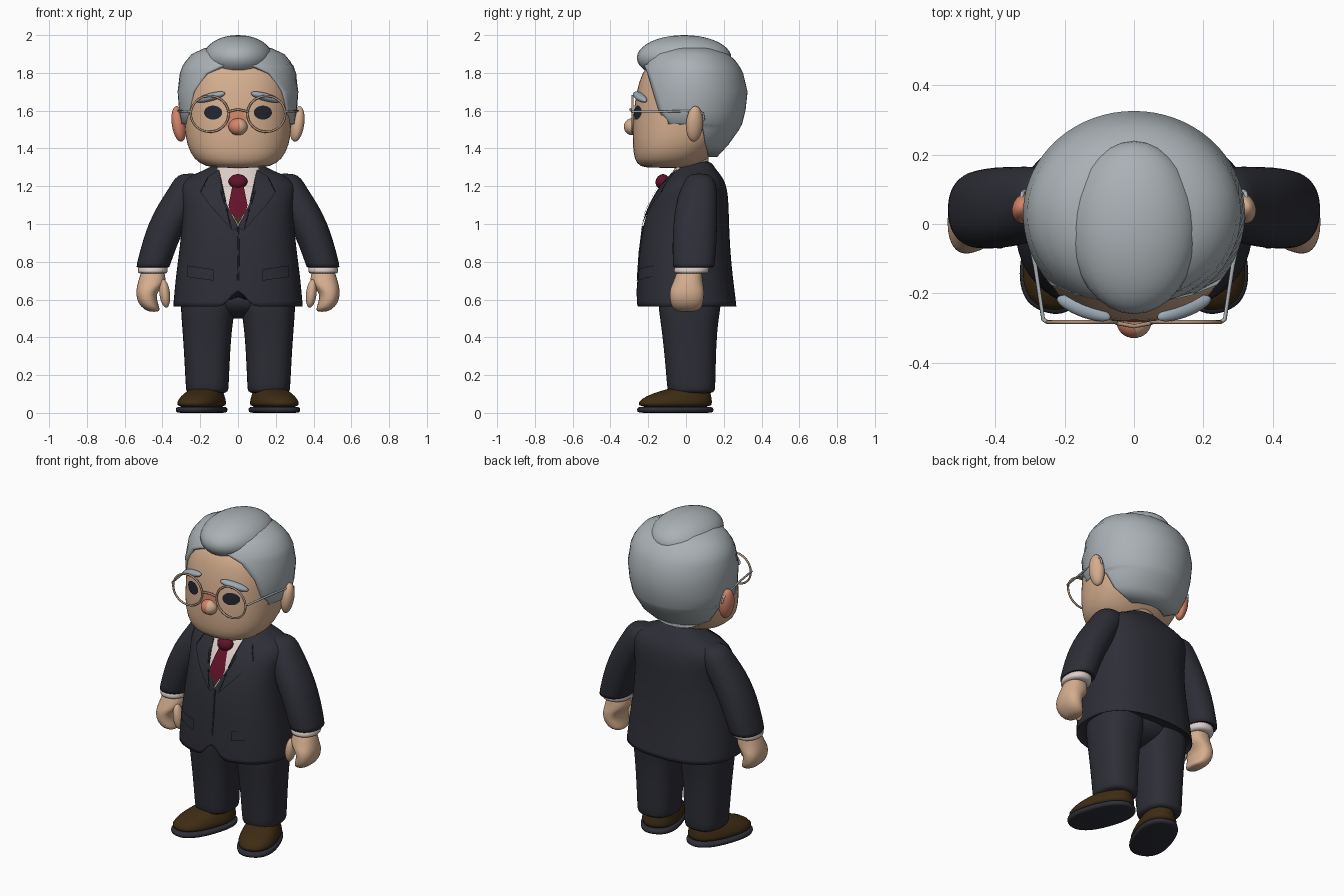
import bpy, bmesh, math
from mathutils import Vector, Euler
from mathutils.bvhtree import BVHTree

if "Cube" in bpy.data.objects:
    bpy.data.objects.remove(bpy.data.objects["Cube"], do_unlink=True)


def material(name, r, g, b):
    m = bpy.data.materials.new(name)
    m.use_nodes = True
    m.diffuse_color = (r, g, b, 1)
    p = m.node_tree.nodes["Principled BSDF"]
    p.inputs["Base Color"].default_value = (r, g, b, 1)
    p.inputs["Roughness"].default_value = 0.8
    return m


SKIN = material("skin", .66, .42, .27)
BLUSH = material("blush", .66, .23, .14)
HAIR = material("grey hair", .40, .44, .46)
BROW = material("brow grey", .34, .41, .47)
SUIT = material("navy suit", .027, .028, .038)
SHIRT = material("off white shirt", .72, .62, .59)
TIE = material("maroon tie", .12, .006, .022)
SHOE = material("brown leather", .048, .025, .007)
EYE = material("dark eye", .016, .019, .028)
RIM = material("tan rim", .42, .29, .20)


def finish(bm, name, mats, subsurf=0):
    bmesh.ops.recalc_face_normals(bm, faces=bm.faces)
    me = bpy.data.meshes.new(name)
    bm.to_mesh(me)
    bm.free()
    for m in mats:
        me.materials.append(m)
    me.polygons.foreach_set("use_smooth", [True] * len(me.polygons))
    ob = bpy.data.objects.new(name, me)
    bpy.context.collection.objects.link(ob)
    if subsurf:
        s = ob.modifiers.new("smooth", "SUBSURF")
        s.levels = s.render_levels = subsurf
    return ob


def power(v, n):
    return math.copysign(abs(v) ** (2 / n), v)


def loft(name, mat, rings, n=2.0, seg=32, side=1, edit=None, subsurf=1):
    """Closed skin through rings of (z, centre x, half width, front y, back y)."""
    bm = bmesh.new()
    rows = []
    for z, cx, rx, yf, yb in rings:
        row = []
        for i in range(seg):
            a = math.tau * i / seg
            x = cx + rx * power(math.sin(a), n)
            y = (yf + yb) / 2 - (yb - yf) / 2 * power(math.cos(a), n)
            row.append(bm.verts.new((side * x, y, z)))
        rows.append(row)
    for a, b in zip(rows, rows[1:]):
        for i in range(seg):
            j = (i + 1) % seg
            bm.faces.new((a[i], a[j], b[j], b[i]))
    bm.faces.new(rows[0])
    bm.faces.new(rows[-1])
    if edit:
        for v in bm.verts:
            v.co = edit(v.co)
    return finish(bm, name, [mat], subsurf)


def ball(name, mats, loc, size, rot=(0, 0, 0), rule=None):
    bm = bmesh.new()
    bmesh.ops.create_uvsphere(bm, u_segments=32, v_segments=20, radius=1)
    turn = Euler(rot).to_matrix()
    for v in bm.verts:
        v.co = turn @ (v.co * Vector(size)) + Vector(loc)
    if rule:
        for f in bm.faces:
            f.material_index = int(rule(f.calc_center_median()))
    return finish(bm, name, mats)


def decal(name, mat, outline, target, lift=.006, side=1):
    """Thin plate with an (x, z) outline, laid on the front of a target."""
    bpy.context.view_layer.update()
    tree = BVHTree.FromObject(target, bpy.context.evaluated_depsgraph_get())
    bm = bmesh.new()
    bm.faces.new([bm.verts.new((side * x, 0, z)) for x, z in outline])
    bmesh.ops.triangulate(bm, faces=bm.faces[:])
    bmesh.ops.subdivide_edges(bm, edges=bm.edges[:], cuts=5, use_grid_fill=True)
    for v in bm.verts:
        hit = tree.ray_cast(Vector((v.co.x, -2, v.co.z)), Vector((0, 1, 0)))[0]
        if hit is None:
            hit = tree.find_nearest(Vector((v.co.x, -.1, v.co.z)))[0]
        v.co.y = hit.y - lift
    return finish(bm, name, [mat])


def tube(name, mat, points, radius, cyclic=False):
    cu = bpy.data.curves.new(name, "CURVE")
    cu.dimensions = "3D"
    cu.bevel_depth = radius
    cu.bevel_resolution = 2
    sp = cu.splines.new("POLY")
    sp.points.add(len(points) - 1)
    for p, co in zip(sp.points, points):
        p.co = (*co, 1)
    sp.use_cyclic_u = cyclic
    cu.materials.append(mat)
    ob = bpy.data.objects.new(name, cu)
    bpy.context.collection.objects.link(ob)


def oval(cx, cz, rx, rz, count=20):
    return [(cx + rx * math.cos(math.tau * i / count),
             cz + rz * math.sin(math.tau * i / count)) for i in range(count)]


# Head and neck
head = loft("head", SKIN, [
    (1.297, 0, .10, -.19, .02), (1.303, 0, .17, -.245, .06), (1.34, 0, .235, -.275, .11),
    (1.42, 0, .272, -.283, .19), (1.5, 0, .284, -.284, .25), (1.6, 0, .287, -.278, .28),
    (1.7, 0, .286, -.264, .28), (1.8, 0, .27, -.235, .25), (1.86, 0, .22, -.19, .2),
    (1.89, 0, .12, -.1, .1)], n=2.3)
loft("neck", SKIN, [(1.2, 0, .1, -.06, .12), (1.36, 0, .1, -.06, .12)], subsurf=0)

# Hair shell, open at the face: (z, half width, front y, back y, hairline y)
bm = bmesh.new()
rows, SEG = [], 48
for z, rx, yf, yb, line in [
        (1.355, .16, -.25, .165, .12), (1.42, .255, -.28, .225, .105),
        (1.5, .29, -.28, .282, .09), (1.525, .298, -.28, .295, .06),
        (1.53, .299, -.28, .297, -.10), (1.6, .312, -.28, .315, -.145),
        (1.7, .32, -.28, .326, -.175), (1.8, .308, -.25, .302, -.205),
        (1.835, .295, -.235, .283, -.222), (1.86, .278, -.22, .265, -9),
        (1.9, .245, -.19, .225, -9), (1.93, .18, -.13, .165, -9), (1.945, .06, -.04, .06, -9)]:
    cy = .03
    reach = math.acos(max(-1, (line - cy) / ((yb if line > cy else 2 * cy - yf) - cy)))
    row = []
    for i in range(SEG + 1):
        t = reach * (2 * i / SEG - 1)
        r = yb - cy if math.cos(t) > 0 else cy - yf
        row.append(bm.verts.new((rx * math.sin(t), cy + r * math.cos(t), z)))
    rows.append(row)
for a, b in zip(rows, rows[1:]):
    for i in range(SEG):
        bm.faces.new((a[i], a[i + 1], b[i + 1], b[i]))
bm.faces.new(rows[-1][:-1])
bmesh.ops.remove_doubles(bm, verts=bm.verts, dist=.0005)
hair = finish(bm, "hair", [HAIR])
shell = hair.modifiers.new("thickness", "SOLIDIFY")
shell.thickness, shell.offset = .02, -1
ball("hair_top_lobe", [HAIR], (0, -.01, 1.88), (.185, .25, .12))

# Face
ball("nose", [SKIN, BLUSH], (0, -.283, 1.515), (.05, .046, .045), rule=lambda c: c.x < .005)
decal("nose_bridge_blush", BLUSH,
      [(-.065, 1.52), (-.03, 1.48), (.03, 1.49), (.045, 1.56), (.02, 1.61), (-.05, 1.6)],
      head, .004)
for s, label in ((1, "left"), (-1, "right")):
    decal(label + "_eye", EYE, oval(.132, 1.59, .048, .037), head, .006, s)
    ball(label + "_brow", [BROW], (s * .145, -.243, 1.672), (.085, .026, .021),
         (0, s * .25, s * .36))
    ball(label + "_ear", [SKIN if s > 0 else BLUSH], (s * .313, .045, 1.53),
         (.036, .046, .095), (0, s * .15, s * .4))
    # Glasses
    tube(label + "_rim", RIM, [(s * x, -.283, z) for x, z in oval(.15, 1.583, .1, .095, 32)],
         .006, True)
    tube(label + "_temple", HAIR, [(s * .25, -.283, 1.595), (s * .262, -.275, 1.595),
         (s * .285, -.12, 1.595), (s * .325, .06, 1.6), (s * .322, .09, 1.585),
         (s * .315, .095, 1.55)], .006)
tube("glasses_bridge", RIM, [(-.052, -.285, 1.595), (0, -.295, 1.607), (.052, -.285, 1.595)], .006)


# Jacket with a notch at the front of the hem
def notch(co):
    if co.z < .59 and co.y < -.15 and abs(co.x) < .055:
        co.z += (.055 - abs(co.x)) * 2.2
    return co


jacket = loft("jacket", SUIT, [
    (.60, 0, .26, -.18, .19), (.59, 0, .33, -.245, .25), (.558, 0, .343, -.262, .268),
    (.563, 0, .344, -.263, .268), (.72, 0, .33, -.256, .248), (.85, 0, .312, -.248, .235),
    (1.0, 0, .295, -.228, .228), (1.1, 0, .295, -.192, .226), (1.18, 0, .31, -.15, .22),
    (1.24, 0, .295, -.1, .2), (1.275, 0, .2, -.065, .17), (1.31, 0, .13, -.04, .145),
    (1.335, 0, .1, -.01, .13)], n=2.4, seg=48, edit=notch)
decal("shirt_front", SHIRT, [(-.11, 1.30), (-.1, 1.18), (0, .99), (.1, 1.18), (.11, 1.30)], jacket)
decal("tie_tip", SHOE, [(-.04, 1.07), (0, .995), (.04, 1.07)], jacket, .012)
decal("tie_body", TIE, [(-.028, 1.21), (-.05, 1.1), (-.04, 1.055), (0, 1.03), (.04, 1.055),
      (.05, 1.1), (.028, 1.21)], jacket, .014)
ball("tie_knot", [TIE], (0, -.125, 1.225), (.05, .035, .04), (-.5, 0, 0))
tube("jacket_opening", SUIT, [(0, -.228, .99), (.004, -.246, .85), (0, -.256, .7)], .005)

for s, label in ((1, "left"), (-1, "right")):
    decal(label + "_lapel", SUIT, [(.1, 1.29), (.095, 1.18), (0, .985), (.03, .965), (.15, 1.1),
          (.2, 1.17), (.155, 1.19), (.16, 1.25)], jacket, .009, s)
    decal(label + "_pocket_flap", SUIT, [(.13, .76), (.27, .78), (.27, .72), (.13, .70)],
          jacket, .009, s)

    # Sleeve, cuff and hand
    loft(label + "_sleeve", SUIT, [
        (.79, .45, .06, -.03, .11), (.765, .451, .086, -.066, .148), (.775, .451, .089, -.07, .152),
        (.9, .413, .095, -.072, .162), (1.0, .373, .102, -.068, .165), (1.1, .322, .104, -.055, .166),
        (1.19, .265, .1, -.03, .166), (1.245, .25, .085, .0, .15), (1.268, .25, .045, .03, .11)],
        n=2.2, side=s)
    loft(label + "_cuff", SHIRT, [(.735, .452, .076, -.062, .115), (.745, .452, .081, -.066, .12),
         (.80, .447, .078, -.06, .13)], n=2.2, side=s)
    loft(label + "_hand", SKIN, [
        (.535, .445, .02, -.03, .04), (.545, .452, .042, -.066, .075), (.58, .478, .053, -.084, .092),
        (.63, .487, .053, -.087, .097), (.66, .472, .065, -.084, .095), (.69, .455, .076, -.07, .09),
        (.73, .452, .066, -.055, .085), (.77, .45, .055, -.04, .085)], n=2.3, seg=24, side=s)
    ball(label + "_thumb", [SKIN], (s * .388, -.035, .632), (.028, .036, .075), (0, s * .12, 0))

    # Trouser leg
    loft(label + "_trouser_leg", SUIT, [
        (.10, .163, .09, -.07, .13), (.115, .163, .112, -.098, .153), (.13, .163, .114, -.1, .156),
        (.35, .164, .124, -.118, .16), (.5, .163, .137, -.138, .172), (.58, .155, .15, -.15, .19),
        (.66, .15, .14, -.14, .18)], n=2.5, seg=24, side=s)

    # Shoe, turned outward
    def splay(co):
        p = Euler((0, 0, s * .34)).to_matrix() @ co
        return p + Vector((s * .192, -.055, 0))
    loft(label + "_sole", SUIT, [(0, 0, .1, -.19, .19), (.001, 0, .117, -.21, .206),
         (.03, 0, .12, -.213, .208), (.034, 0, .1, -.19, .19)], n=2.4, edit=splay)
    loft(label + "_shoe", SHOE, [(.025, 0, .112, -.207, .202), (.055, 0, .114, -.207, .2),
         (.09, 0, .1, -.165, .195), (.115, 0, .085, -.08, .19), (.135, 0, .07, -.02, .18)],
         n=2.3, edit=splay)

# Seat of the trousers
ball("trouser_seat", [SUIT], (0, .02, .6), (.24, .155, .1))
